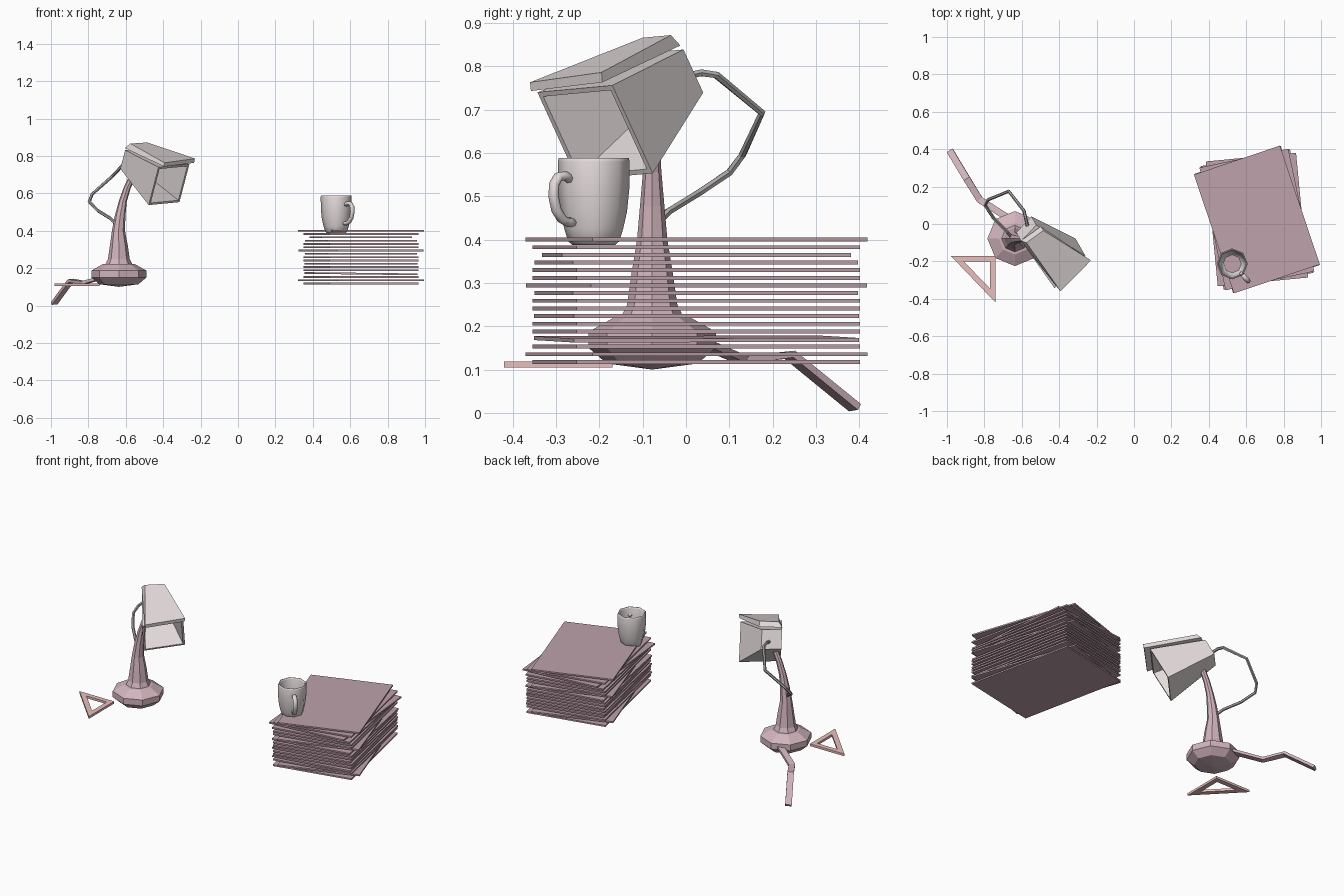
import bpy, bmesh, math
from mathutils import Vector, Matrix

if "Cube" in bpy.data.objects:
    bpy.data.objects.remove(bpy.data.objects["Cube"])


def material(name, rgb):
    m = bpy.data.materials.new(name)
    m.diffuse_color = (*rgb, 1)
    m.use_nodes = True
    m.node_tree.nodes["Principled BSDF"].inputs["Base Color"].default_value = m.diffuse_color
    return m


ROSE = material("rose", (0.64, 0.46, 0.51))
PAPER = material("paper", (0.52, 0.36, 0.41))
CORAL = material("coral", (0.80, 0.52, 0.50))
PALE = material("pale", (0.78, 0.71, 0.71))
GREY = material("grey", (0.42, 0.39, 0.39))


def finish(name, bm, mat, smooth=False):
    bmesh.ops.remove_doubles(bm, verts=bm.verts, dist=1e-5)
    bmesh.ops.recalc_face_normals(bm, faces=bm.faces)
    me = bpy.data.meshes.new(name)
    bm.to_mesh(me)
    bm.free()
    me.materials.append(mat)
    for p in me.polygons:
        p.use_smooth = smooth
    ob = bpy.data.objects.new(name, me)
    bpy.context.collection.objects.link(ob)
    return ob


def bridge(bm, rings, caps=True):
    n = len(rings[0])
    for a, b in zip(rings, rings[1:]):
        for i in range(n):
            j = (i + 1) % n
            bm.faces.new((a[i], a[j], b[j], b[i]))
    if caps:
        bm.faces.new(rings[0])
        bm.faces.new(rings[-1])


def lathe(name, profile, center, sides, mat, smooth=False):
    bm = bmesh.new()
    rings = []
    for r, z in profile:
        r = max(r, 1e-4)
        rings.append([bm.verts.new((center[0] + r * math.cos(2 * math.pi * i / sides),
                                    center[1] + r * math.sin(2 * math.pi * i / sides), z))
                      for i in range(sides)])
    bridge(bm, rings)
    return finish(name, bm, mat, smooth)


def sweep(name, pts, radii, sides, mat, side, flat=1.0, phase=0.0, smooth=False):
    """Tube along pts; flat scales the section across the side direction."""
    bm = bmesh.new()
    pts = [Vector(p) for p in pts]
    side = Vector(side)
    rings = []
    for k, p in enumerate(pts):
        t = (pts[min(k + 1, len(pts) - 1)] - pts[max(k - 1, 0)]).normalized()
        side = (side - t * side.dot(t)).normalized()
        up = t.cross(side)
        r = radii[k] if isinstance(radii, list) else radii
        ring = []
        for i in range(sides):
            a = phase + 2 * math.pi * i / sides
            ring.append(bm.verts.new(p + r * (side * math.cos(a) + up * math.sin(a) * flat)))
        rings.append(ring)
    bridge(bm, rings)
    return finish(name, bm, mat, smooth)


# Lamp base and curved stem
LX, LY = -0.637, -0.078
lathe("lamp_base", [(0, 0.10), (0.105, 0.114), (0.147, 0.15), (0.147, 0.187),
                    (0.085, 0.222), (0, 0.23)], (LX, LY), 8, ROSE)
stem = [(LX, 0.20, 0.082), (LX, 0.25, 0.058), (LX, 0.32, 0.048), (-0.639, 0.40, 0.035),
        (-0.63, 0.48, 0.028), (-0.615, 0.56, 0.021), (-0.592, 0.63, 0.018), (-0.555, 0.71, 0.016)]
sweep("lamp_stem", [(x, LY, z) for x, z, r in stem], [r for x, z, r in stem], 8, ROSE, (0, 1, 0))

# Lamp shade: open tapered box
O = Vector((-0.369, -0.21, 0.6465))
W = Vector((0.165, 0.173, 0.016)) / 2
U = Vector((0.053, -0.093, 0.203)) / 2
axis = W.cross(U).normalized()
bm = bmesh.new()


def shade_ring(depth, s, wall):
    kw, ku = s - wall / W.length, s - wall / U.length
    return [bm.verts.new(O - axis * depth + W * i * kw + U * j * ku)
            for i, j in ((-1, 1), (1, 1), (1, -1), (-1, -1))]


bridge(bm, [shade_ring(0.295, 0.51, 0.012), shade_ring(0, 1, 0.012),
            shade_ring(0, 1, 0), shade_ring(0.31, 0.49, 0)])
finish("lamp_shade", bm, PALE)

# Lid slab on top of the shade
bm = bmesh.new()
rings = [[(-0.393, -0.36, 0.763), (-0.23, -0.195, 0.786), (-0.485, -0.035, 0.872), (-0.575, -0.10, 0.866)],
         [(-0.395, -0.358, 0.743), (-0.235, -0.193, 0.763), (-0.498, -0.013, 0.848), (-0.605, -0.09, 0.842)]]
bridge(bm, [[bm.verts.new(c) for c in ring] for ring in rings])
finish("shade_lid", bm, PALE)

# Wire looping from the shade to the stem
sweep("lamp_wire", [(-0.57, -0.01, 0.775), (-0.58, 0.035, 0.785), (-0.588, 0.07, 0.78),
                    (-0.67, 0.175, 0.693), (-0.78, 0.13, 0.595), (-0.795, 0.10, 0.555),
                    (-0.75, 0.03, 0.508), (-0.68, -0.04, 0.465), (-0.65, -0.075, 0.43)],
      0.009, 6, GREY, (1, 0, 0))

# Power cord trailing over the edge
sweep("power_cord", [(-0.67, 0.03, 0.165), (-0.825, 0.13, 0.122), (-0.893, 0.24, 0.134),
                     (-0.983, 0.39, 0.012)],
      0.026, 4, ROSE, (0.55, 0.83, 0), 0.45, math.pi / 4)

# Set square with a triangular hole
bm = bmesh.new()
outer = [(-0.98, -0.17), (-0.74, -0.17), (-0.74, -0.42)]
inner = [(-0.91, -0.20), (-0.77, -0.20), (-0.77, -0.345)]
bridge(bm, [[bm.verts.new((x, y, z)) for x, y in tri]
            for tri, z in ((outer, 0.105), (outer, 0.119), (inner, 0.119), (inner, 0.105), (outer, 0.105))],
       caps=False)
finish("set_square", bm, CORAL)

# Stack of loosely turned sheets, top to bottom
angles = [18.6, 12, 5.5, 10.5, 12, 12, 18, 10.5, 12, 12, 11, 12, 12, 11, 12, 18.6, 12]
for k, ang in enumerate(angles):
    bm = bmesh.new()
    tilt = Matrix.Rotation(0.012 if k == 13 else 0, 4, 'Y')
    M = (Matrix.Translation((0.657, 0.024, 0.40 - 0.01765 * k)) @ tilt
         @ Matrix.Rotation(math.radians(ang), 4, 'Z') @ Matrix.Diagonal((0.485, 0.67, 0.009, 1)))
    bmesh.ops.create_cube(bm, size=1, matrix=M)
    finish(f"sheet_{k + 1}", bm, PAPER)

# Mug with a hollow inside
MX, MY = 0.525, -0.213
mug = lathe("mug_body", [(0, 0.388), (0.05, 0.388), (0.059, 0.396), (0.068, 0.425), (0.077, 0.465),
                         (0.082, 0.515), (0.083, 0.58), (0.081, 0.588), (0.077, 0.588), (0.074, 0.58),
                         (0.072, 0.51), (0.062, 0.43), (0.048, 0.402), (0, 0.40)],
            (MX, MY), 8, PALE, True)

# Mug handle
d = Vector((0.68, -0.73, 0))
path = [(0.068, 0.535), (0.09, 0.547), (0.112, 0.545), (0.125, 0.528), (0.127, 0.50),
        (0.118, 0.468), (0.10, 0.447), (0.082, 0.44), (0.062, 0.44)]
sweep("mug_handle", [Vector((MX, MY, z)) + d * r for r, z in path], 0.013, 8, PALE,
      d.cross(Vector((0, 0, 1))), 0.85, 0, True)
